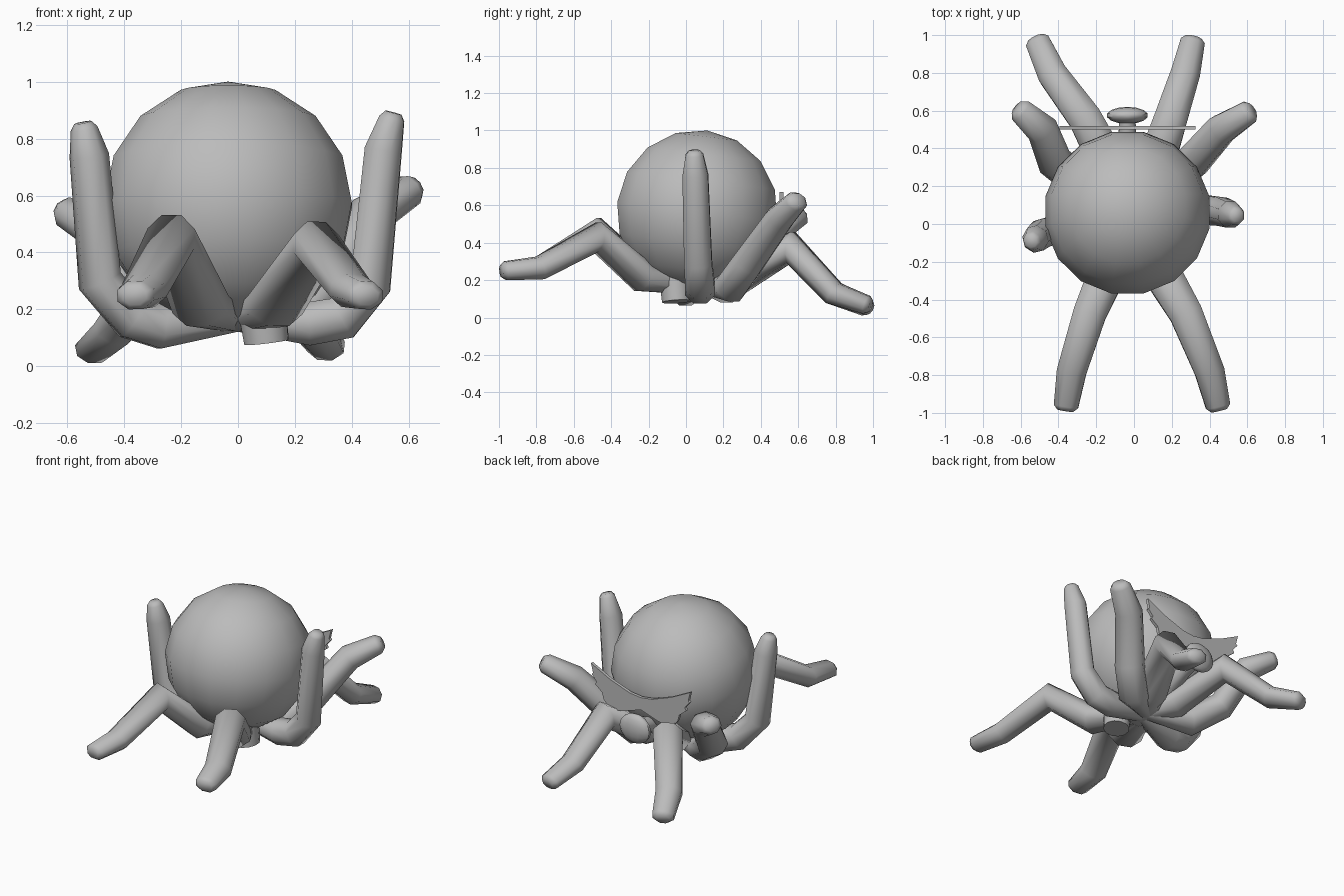
import bpy, bmesh, math
from mathutils import Vector, Matrix

if "Cube" in bpy.data.objects:
    bpy.data.objects.remove(bpy.data.objects["Cube"])

grey = bpy.data.materials.new("plain_grey")
grey.diffuse_color = (0.5, 0.5, 0.5, 1)
grey.use_nodes = True
grey.node_tree.nodes["Principled BSDF"].inputs["Base Color"].default_value = grey.diffuse_color


def finish(name, bm, angle=40):
    bmesh.ops.recalc_face_normals(bm, faces=bm.faces[:])
    me = bpy.data.meshes.new(name)
    bm.to_mesh(me)
    bm.free()
    me.materials.append(grey)
    ob = bpy.data.objects.new(name, me)
    bpy.context.collection.objects.link(ob)
    bpy.ops.object.select_all(action='DESELECT')
    ob.select_set(True)
    bpy.context.view_layer.objects.active = ob
    bpy.ops.object.shade_smooth_by_angle(angle=math.radians(angle))
    return ob


def ball(name, centre, size, seg=16, rings=8, tilt=0.0, spin=0.0):
    bm = bmesh.new()
    bmesh.ops.create_uvsphere(bm, u_segments=seg, v_segments=rings, radius=1)
    m = (Matrix.Translation(centre) @ Matrix.Rotation(tilt, 4, 'X')
         @ Matrix.Diagonal((*size, 1)) @ Matrix.Rotation(spin, 4, 'Z'))
    bm.transform(m)
    return finish(name, bm)


def tube(name, path, radii, sides=8, toe=True, widen=1.0):
    """Mitred limb along a path, flat side up, with a rounded toe at its end."""
    pts = [Vector(p) for p in path]
    radii = list(radii)
    if toe:
        d = (pts[-1] - pts[-2]).normalized()
        r = radii[-1]
        pts += [pts[-1] + d * r * 0.45]
        radii += [r * 0.65]
    bm = bmesh.new()
    rings = []
    side = None
    for i, p in enumerate(pts):
        a = (p - pts[i - 1]).normalized() if i else (pts[1] - p).normalized()
        b = (pts[i + 1] - p).normalized() if i < len(pts) - 1 else a
        t = (a + b).normalized()
        if side is None:
            side = t.cross(Vector((0, 0, 1)))
            if side.length < 0.1:
                side = t.orthogonal()
        side = (side - t * side.dot(t)).normalized()
        up = t.cross(side)
        bend = b - a
        stretch = min(1 / max(t.dot(a), 0.5), 1.25)   # keep thickness at bends
        ring = []
        for k in range(sides):
            ang = 2 * math.pi * (k + 0.5) / sides
            off = (side * math.cos(ang) * widen + up * math.sin(ang)) * radii[i]
            if bend.length > 0.01:
                n = bend.normalized()
                off += n * off.dot(n) * (stretch - 1)
            ring.append(bm.verts.new(p + off))
        rings.append(ring)
    for r0, r1 in zip(rings, rings[1:]):
        for k in range(sides):
            j = (k + 1) % sides
            bm.faces.new((r0[k], r0[j], r1[j], r1[k]))
    bm.faces.new(rings[0])
    bm.faces.new(rings[-1])
    return finish(name, bm, 60)


# Big round abdomen, pole leaning slightly backward
ball("abdomen", (-0.035, 0.06, 0.565), (0.443, 0.439, 0.438),
     tilt=-0.12, spin=math.pi / 16)

# Low trunk that joins the legs, with a short stub underneath
ball("trunk", (0.0, 0.08, 0.19), (0.16, 0.2, 0.07), 12, 8)
tube("belly_stub", [(0.08, -0.06, 0.25), (0.1, -0.05, 0.085)],
     (0.09, 0.08), 12, toe=False)

# Eight legs, each from hip to toe
legs = {
    "front_leg_left": [(-0.03, 0.02, 0.17), (-0.13, -0.23, 0.215), (-0.235, -0.475, 0.45),
                       (-0.33, -0.78, 0.265), (-0.36, -0.965, 0.25)],
    "front_leg_right": [(0.03, 0.02, 0.17), (0.13, -0.23, 0.215), (0.275, -0.475, 0.43),
                        (0.40, -0.78, 0.265), (0.445, -0.965, 0.25)],
    "side_leg_left": [(0.0, 0.08, 0.17), (-0.27, 0.0, 0.14), (-0.37, -0.02, 0.17),
                      (-0.485, -0.05, 0.30), (-0.522, -0.08, 0.74), (-0.54, -0.09, 0.835)],
    "side_leg_right": [(0.0, 0.08, 0.17), (0.25, 0.075, 0.15), (0.365, 0.075, 0.17),
                       (0.465, 0.065, 0.29), (0.51, 0.05, 0.76), (0.54, 0.045, 0.87)],
    "hind_side_leg_left": [(0.0, 0.12, 0.17), (-0.27, 0.21, 0.16), (-0.42, 0.33, 0.27),
                           (-0.485, 0.50, 0.48), (-0.60, 0.60, 0.54)],
    "hind_side_leg_right": [(0.0, 0.12, 0.17), (0.20, 0.24, 0.165), (0.31, 0.33, 0.29),
                            (0.46, 0.50, 0.53), (0.605, 0.59, 0.62)],
    "back_leg_left": [(-0.02, 0.12, 0.17), (-0.11, 0.27, 0.20), (-0.26, 0.56, 0.375),
                      (-0.43, 0.79, 0.13), (-0.51, 0.965, 0.058)],
    "back_leg_right": [(0.02, 0.12, 0.17), (0.10, 0.27, 0.20), (0.195, 0.56, 0.375),
                       (0.27, 0.79, 0.13), (0.31, 0.965, 0.068)],
}
for name, path in legs.items():
    if name.startswith("side"):
        tube(name, path, (0.05, 0.082, 0.08, 0.076, 0.070, 0.048), 8, widen=1.06)
    elif name.startswith("hind"):
        tube(name, path, (0.05, 0.085, 0.083, 0.075, 0.058), 8, widen=1.15)
    else:
        tube(name, path, (0.05, 0.083, 0.072, 0.064, 0.053), 8, widen=1.32)

# Thin winged plate with ragged outer edges, mirrored about its centre
half = [(0.0, 0.54), (0.08, 0.55), (0.22, 0.60), (0.36, 0.67), (0.345, 0.61), (0.355, 0.60),
        (0.32, 0.56), (0.33, 0.54), (0.28, 0.50), (0.27, 0.46), (0.22, 0.40),
        (0.12, 0.42), (0.0, 0.46)]
outline = half + [(-x, z) for x, z in reversed(half[1:-1])]
bm = bmesh.new()
face = bm.faces.new([bm.verts.new((x - 0.035, 0.50, z)) for x, z in outline])
out = bmesh.ops.extrude_face_region(bm, geom=[face])
bmesh.ops.translate(bm, vec=(0, 0.02, 0),
                    verts=[v for v in out["geom"] if isinstance(v, bmesh.types.BMVert)])
finish("winged_plate", bm, 30)

# Flattened knob below the plate on a short neck
ball("knob", (-0.035, 0.575, 0.36), (0.11, 0.045, 0.095), 14, 8)
tube("knob_neck", [(-0.03, 0.2, 0.24), (-0.035, 0.45, 0.34), (-0.035, 0.56, 0.36)],
     (0.07, 0.05, 0.045), 10, toe=False)
